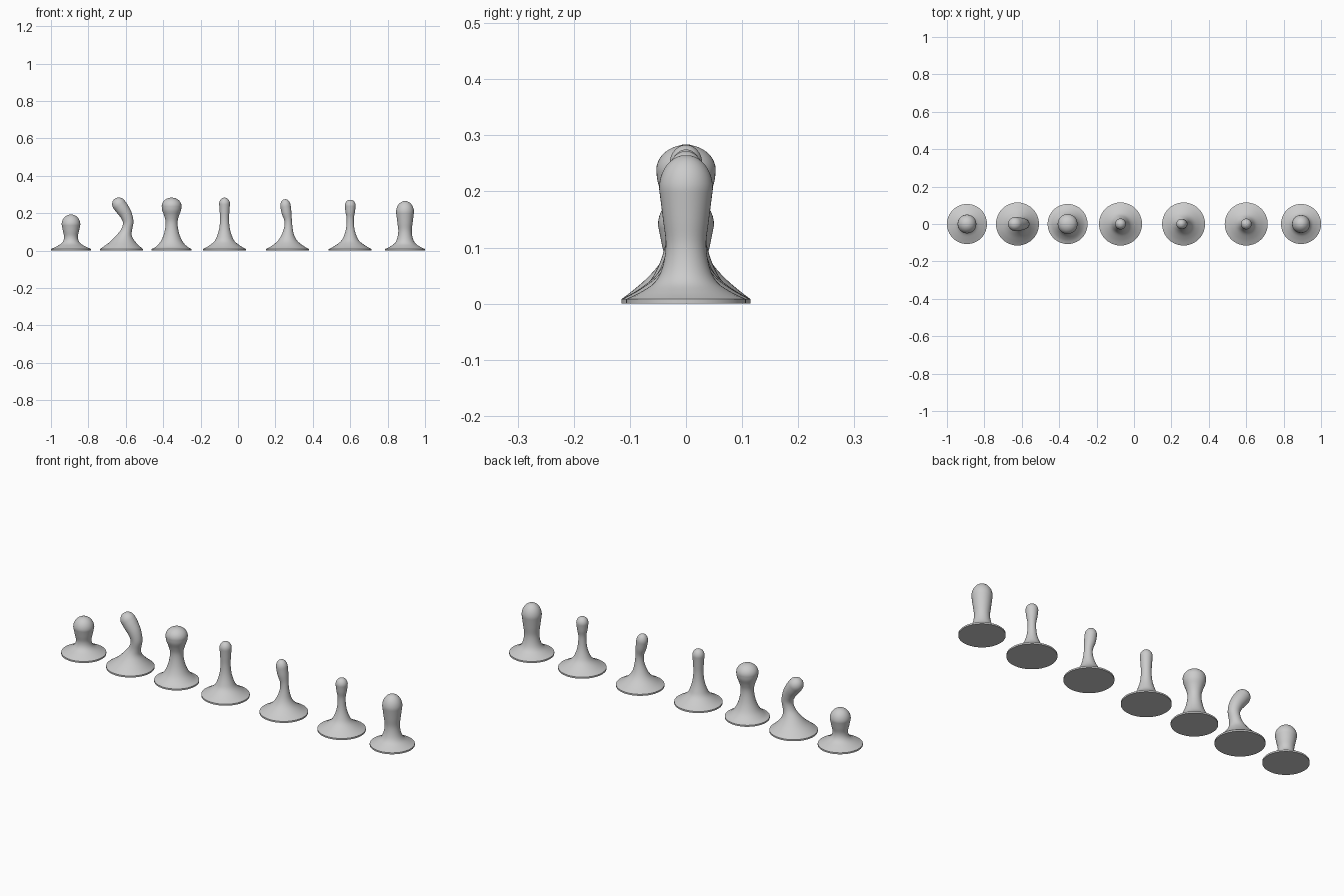
import bpy, bmesh, math
from mathutils import Vector

if "Cube" in bpy.data.objects:
    bpy.data.objects.remove(bpy.data.objects["Cube"])

SIDES = 40


def spline(a, b, c, d, t):
    # Catmull-Rom between b and c
    return tuple(0.5 * (2 * q + (r - p) * t + (2 * p - 5 * q + 4 * r - s) * t * t
                        + (3 * q - p - 3 * r + s) * t ** 3)
                 for p, q, r, s in zip(a, b, c, d))


def hook(name, x0, stations, cap):
    """stations: (x offset, z, radius, lean in degrees); cap: dome height"""
    rings = [(0, 0, stations[0][2], 0)]
    n = len(stations)
    for i in range(n - 1):
        a, d = stations[max(i - 1, 0)], stations[min(i + 2, n - 1)]
        for k in range(5):
            rings.append(spline(a, stations[i], stations[i + 1], d, k / 5))
    # rounded tip along the leaning direction
    x, z, r, lean = stations[-1]
    s, c = math.sin(math.radians(lean)), math.cos(math.radians(lean))
    for k in range(10):
        t = math.radians(9 * k)
        h = cap * math.sin(t)
        rings.append((x + s * h, z + c * h, r * math.cos(t), lean))

    bm = bmesh.new()
    loops = []
    for x, z, r, lean in rings:
        s, c = math.sin(math.radians(lean)), math.cos(math.radians(lean))
        loop = []
        for j in range(SIDES):
            t = 2 * math.pi * j / SIDES
            u, v = r * math.cos(t), r * math.sin(t)
            loop.append(bm.verts.new(Vector((x + u * c, v, z - u * s))))
        loops.append(loop)
    for lo, hi in zip(loops, loops[1:]):
        for j in range(SIDES):
            k = (j + 1) % SIDES
            bm.faces.new((lo[j], lo[k], hi[k], hi[j]))
    bm.faces.new(loops[0][::-1])
    bm.faces.new(loops[-1])
    mesh = bpy.data.meshes.new(name)
    bm.to_mesh(mesh)
    bm.free()
    ob = bpy.data.objects.new(name, mesh)
    ob.location.x = x0
    bpy.context.collection.objects.link(ob)
    bpy.ops.object.select_all(action='DESELECT')
    ob.select_set(True)
    bpy.context.view_layer.objects.active = ob
    bpy.ops.object.shade_smooth_by_angle(angle=math.radians(40))


def straight(name, x0, profile, cap):
    hook(name, x0, [(0, z, r, 0) for z, r in profile], cap)


# short round knob
straight("short_knob", -0.893, [(.008, .107), (.02, .082), (.035, .055), (.052, .041),
                                (.075, .037), (.105, .043), (.14, .05)], .053)
# strongly bent knob
hook("bent_knob", -0.623, [(0, .008, .115, 0), (.002, .025, .093, 0), (.007, .05, .065, 0),
                           (.015, .08, .041, 4), (.027, .11, .029, 7), (.036, .15, .028, -5),
                           (.025, .19, .032, -28), (.005, .222, .036, -38),
                           (-.012, .245, .037, -38)], .04)
# mushroom knob
straight("mushroom_knob", -0.355, [(.008, .107), (.02, .085), (.045, .061), (.08, .044),
                                   (.12, .034), (.155, .032), (.185, .039), (.215, .05),
                                   (.238, .053)], .045)
# slim finger
straight("slim_finger", -0.072, [(.008, .115), (.025, .085), (.05, .054), (.08, .039),
                                 (.12, .028), (.165, .024), (.21, .026), (.25, .029)], .033)
# slightly bent finger
hook("leaning_finger", 0.265, [(0, .008, .115, 0), (0, .025, .085, 0), (0, .05, .054, 0),
                               (.001, .08, .035, 0), (.004, .12, .023, 0),
                               (.003, .16, .02, -4), (-.005, .2, .026, -8),
                               (-.011, .238, .028, -6)], .037)
# small headed pin
straight("pin_finger", 0.6, [(.008, .115), (.025, .083), (.05, .05), (.08, .033),
                             (.12, .022), (.17, .019), (.205, .025), (.24, .029)], .032)
# thick thumb
straight("thick_thumb", 0.893, [(.008, .107), (.02, .082), (.038, .056), (.065, .042),
                                (.105, .036), (.15, .041), (.205, .048)], .06)
